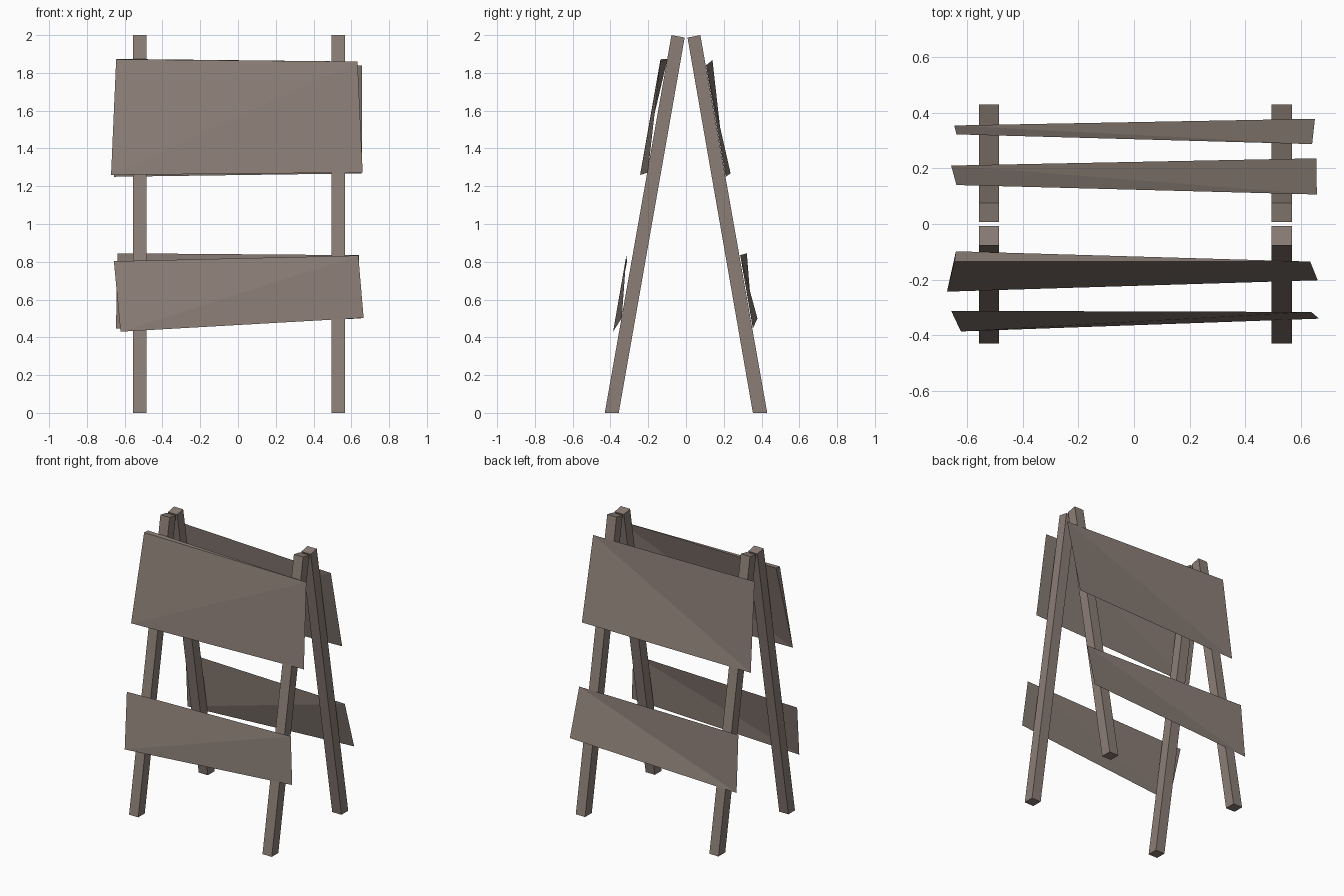
import bpy, bmesh
from mathutils import Vector

if "Cube" in bpy.data.objects:
    bpy.data.objects.remove(bpy.data.objects["Cube"])

wood = bpy.data.materials.new("weathered_wood")
wood.diffuse_color = (0.258, 0.209, 0.181, 1.0)
wood.use_nodes = True
wood.node_tree.nodes["Principled BSDF"].inputs["Base Color"].default_value = wood.diffuse_color


def make_object(name, verts, faces):
    mesh = bpy.data.meshes.new(name)
    mesh.from_pydata(verts, [], faces)
    mesh.materials.append(wood)
    obj = bpy.data.objects.new(name, mesh)
    bpy.context.collection.objects.link(obj)
    return obj


def fix_normals(obj):
    bm = bmesh.new()
    bm.from_mesh(obj.data)
    bmesh.ops.recalc_face_normals(bm, faces=bm.faces)
    bm.to_mesh(obj.data)
    bm.free()


def leg(name, x0, x1, profile):
    """Slanted post: a side profile (y, z) extruded across x."""
    verts = [(x, y, z) for x in (x0, x1) for y, z in profile]
    faces = [(0, 1, 2, 3), (7, 6, 5, 4)]
    faces += [(i, (i + 1) % 4, (i + 1) % 4 + 4, i + 4) for i in range(4)]
    fix_normals(make_object(name, verts, faces))


def board(name, tl, tr, br, bl, back_tl=None):
    """Warped board split along its rising diagonal; optional wedge at top left."""
    verts = [Vector(v) for v in (tl, tr, br, bl)]
    if back_tl:
        verts.append(Vector(back_tl))
        faces = [(0, 3, 1), (3, 2, 1), (4, 1, 3), (0, 1, 4), (0, 4, 3)]
        # the lower triangle is a bare sheet, the rest closes into a wedge
    elif tl[1] < 0:
        faces = [(0, 3, 1), (3, 2, 1)]
    else:
        faces = [(0, 1, 3), (3, 1, 2)]
    make_object(name, verts, faces)


# Four legs leaning together in an A shape
front_profile = [(-0.43, 0), (-0.356, 0), (-0.007, 1.987), (-0.077, 2.0)]
back_profile = [(0.354, 0), (0.43, 0), (0.076, 2.0), (0.008, 1.987)]
for side, x0, x1 in (("left", -0.557, -0.485), ("right", 0.494, 0.567)):
    leg("front_leg_" + side, x0, x1, front_profile)
    leg("back_leg_" + side, x0, x1, back_profile)

# Front boards
board("front_upper_board",
      (-0.645, -0.135, 1.872), (0.633, -0.135, 1.86),
      (0.66, -0.202, 1.272), (-0.672, -0.243, 1.26),
      back_tl=(-0.64, -0.098, 1.874))
board("front_lower_board",
      (-0.657, -0.312, 0.803), (0.637, -0.316, 0.833),
      (0.665, -0.34, 0.503), (-0.622, -0.386, 0.43))

# Back boards
board("back_upper_board",
      (-0.638, 0.14, 1.868), (0.657, 0.106, 1.84),
      (0.655, 0.236, 1.268), (-0.657, 0.21, 1.25))
board("back_lower_board",
      (-0.638, 0.322, 0.845), (0.64, 0.287, 0.835),
      (0.65, 0.378, 0.5), (-0.646, 0.354, 0.447))
